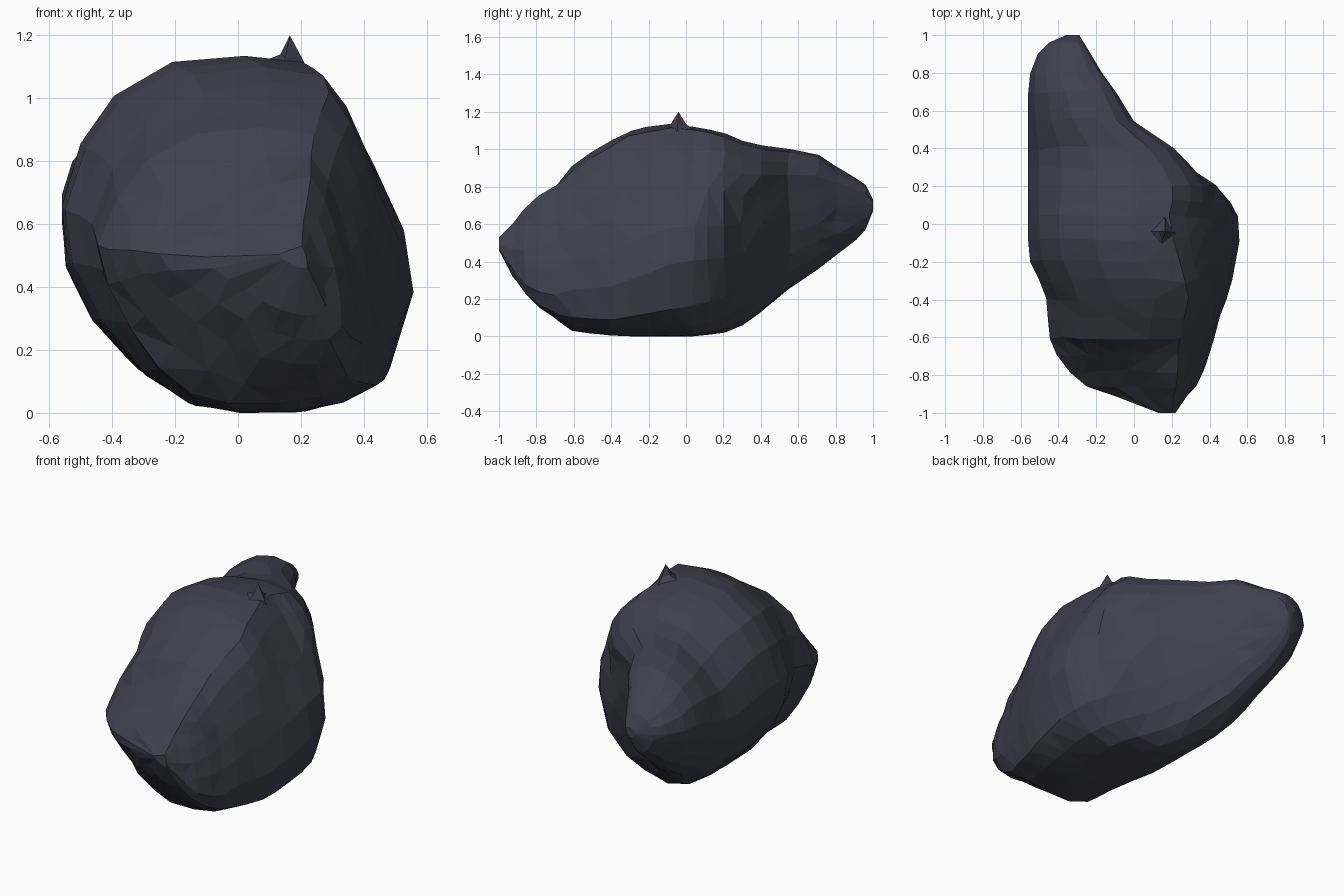
import bpy, bmesh, random
from mathutils import Vector

random.seed(4)

# Dark slate stone colour
slate = bpy.data.materials.new("slate")
slate.diffuse_color = (0.05, 0.052, 0.078, 1)

# Slices along the boulder: y, x min, x max, z min, z max
slices = [
    (-1.0, .13, .22, .46, .53), (-.92, -.10, .28, .31, .61), (-.86, -.25, .33, .23, .675),
    (-.78, -.34, .37, .15, .755), (-.69, -.41, .395, .075, .83), (-.6, -.445, .425, .03, .91),
    (-.5, -.455, .455, .015, .985), (-.4, -.465, .49, .005, 1.05), (-.3, -.505, .52, 0, 1.1),
    (-.2, -.55, .54, 0, 1.12), (-.08, -.56, .558, 0, 1.135), (.04, -.56, .557, 0, 1.12),
    (.12, -.56, .54, .008, 1.105), (.2, -.56, .485, .02, 1.085), (.3, -.56, .355, .06, 1.045),
    (.4, -.56, .21, .12, 1.02), (.55, -.56, .0, .25, 1.0), (.7, -.56, -.09, .355, .97),
    (.8, -.55, -.17, .425, .91), (.9, -.51, -.23, .515, .85), (.96, -.45, -.265, .57, .81),
    (1.0, -.36, -.29, .67, .73)]

# Cross-sections in unit space, counter-clockwise from the underside
nose = [(.62, .06), (.74, .015), (.84, 0), (.93, .01), (1, .1), (.99, .32), (.96, .52),
        (.92, .7), (.87, .87), (.81, 1), (.65, .94), (.46, .85), (.28, .77), (.12, .69),
        (0, .62), (.06, .5), (.18, .38), (.32, .26), (.47, .15)]
front = [(.48, 0), (.66, 0), (.82, .025), (.95, .08), (1, .25), (.985, .43), (.955, .6),
         (.915, .75), (.86, .88), (.79, .97), (.6, 1), (.37, .975), (.18, .88), (.07, .74),
         (0, .57), (.035, .43), (.12, .27), (.22, .13), (.34, .035)]
middle = [(.55, 0), (.7, .005), (.82, .045), (.93, .14), (1, .36), (.97, .53), (.87, .72),
          (.8, .82), (.735, .905), (.66, .985), (.5, 1), (.3, .985), (.14, .89), (.05, .76),
          (0, .58), (.01, .42), (.09, .26), (.24, .105), (.38, .02)]
back = [(.5, 0), (.62, .03), (.73, .12), (.82, .25), (.88, .4), (.93, .55), (.97, .7),
        (1, .82), (.94, .91), (.83, .98), (.65, 1), (.42, .965), (.22, .87), (.07, .72),
        (0, .55), (.02, .4), (.1, .25), (.22, .12), (.36, .03)]


def section(y):
    """Blend the cross-sections along the length."""
    if y < -.6:
        a, b, t = front, nose, min(1, (-.6 - y) / .24)
    elif y < 0:
        a, b, t = middle, front, min(1, -y / .4)
    else:
        a, b, t = middle, back, min(1, y / .4) ** 1.3
    return [Vector(p).lerp(Vector(q), t) for p, q in zip(a, b)]


def finish(bm, name):
    bmesh.ops.recalc_face_normals(bm, faces=bm.faces)
    mesh = bpy.data.meshes.new(name)
    bm.to_mesh(mesh)
    bm.free()
    mesh.materials.append(slate)
    obj = bpy.data.objects.new(name, mesh)
    bpy.context.collection.objects.link(obj)
    return obj


# Boulder body: loft the slices, with slight chipping along y
bm = bmesh.new()
rings = []
for y, x0, x1, z0, z1 in slices:
    chip = 0.012 if abs(y) < .95 else 0
    rings.append([bm.verts.new((x0 + p.x * (x1 - x0),
                                y + random.uniform(-chip, chip),
                                z0 + p.y * (z1 - z0))) for p in section(y)])
n = len(middle)
for a, b in zip(rings, rings[1:]):
    for i in range(n):
        j = (i + 1) % n
        bm.faces.new((a[i], a[j], b[j], b[i]))
bm.faces.new(rings[0])
bm.faces.new(rings[-1])
bmesh.ops.triangulate(bm, faces=bm.faces)
finish(bm, "boulder")

# Small pointed chip on the crown
bm = bmesh.new()
base = [bm.verts.new(c) for c in
        ((.06, -.04, 1.11), (.14, -.15, 1.09), (.245, -.05, 1.05), (.16, .06, 1.09))]
mid = [bm.verts.new(c) for c in
       ((.135, -.04, 1.14), (.15, -.085, 1.13), (.205, -.045, 1.125), (.165, .0, 1.135))]
tip = bm.verts.new((.165, -.04, 1.2))
for i in range(4):
    j = (i + 1) % 4
    bm.faces.new((base[i], base[j], mid[j], mid[i]))
    bm.faces.new((mid[i], mid[j], tip))
bm.faces.new(base)
finish(bm, "crown_chip")
